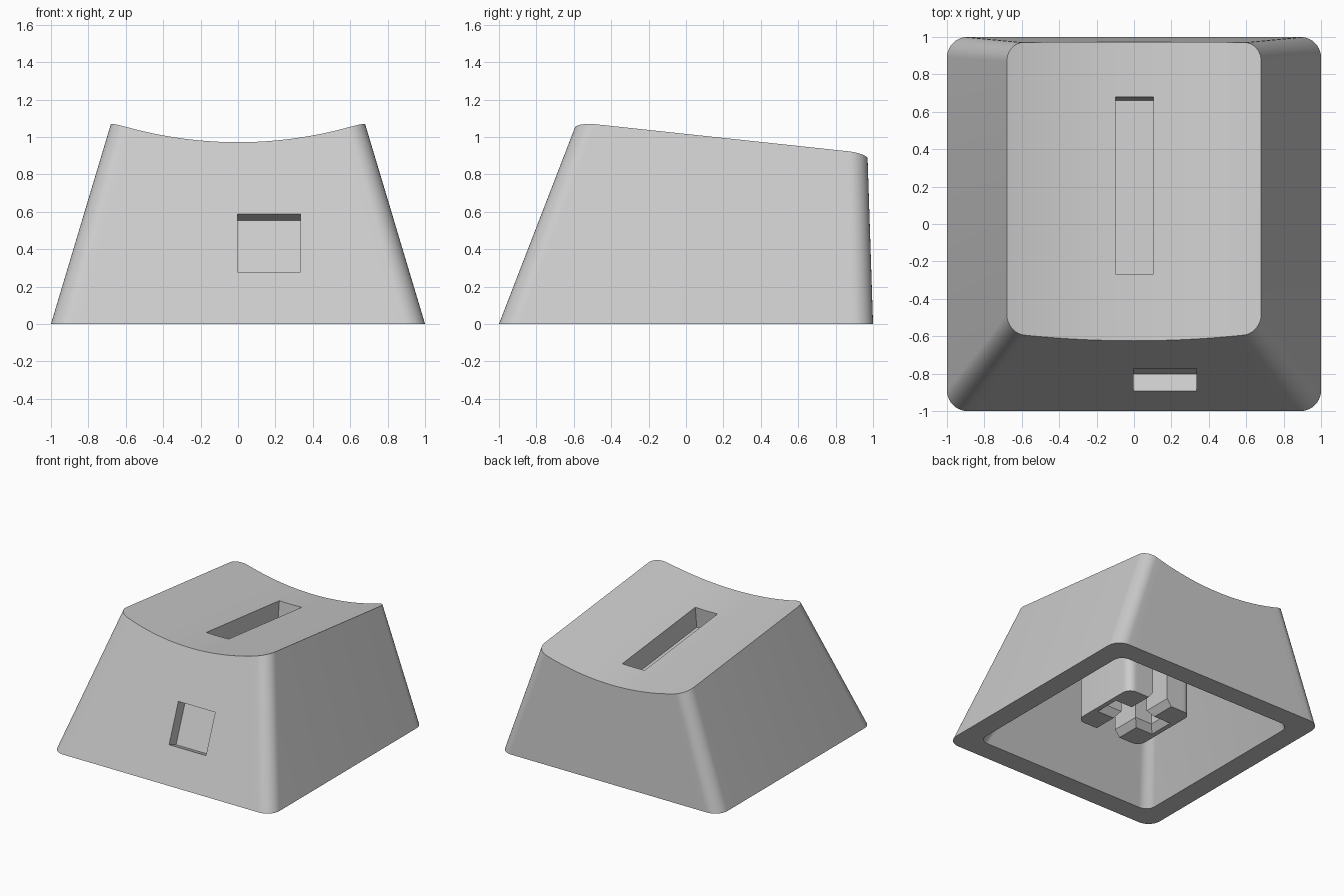
import bpy
import bmesh
from math import atan, cos, sin, pi, sqrt

old = bpy.data.objects.get("Cube")
if old:
    bpy.data.objects.remove(old, do_unlink=True)

grey = bpy.data.materials.new("light_grey")
grey.use_nodes = True
grey.diffuse_color = (0.6, 0.6, 0.6, 1)
grey.node_tree.nodes["Principled BSDF"].inputs["Base Color"].default_value = (0.6, 0.6, 0.6, 1)

TOP_HALF, SAG, SLOPE = 0.68, 0.111, 0.107
DISH_R = (TOP_HALF ** 2 + SAG ** 2) / (2 * SAG)
FRONT_SLOPE = 0.385


def dish(x, y):
    """Height of the scooped, sloping key top."""
    return 1.016 - SLOPE * y - SAG + DISH_R - sqrt(DISH_R ** 2 - x * x)


def rounded(half, y0, y1, r, arc=10, cuts=24):
    """Rounded rectangle: front half left to right, then back half right to left."""
    side = []
    for i in range(arc + 1):
        a = pi / 2 * i / arc
        side.append((-half + r - r * cos(a), r - r * sin(a)))
    span = half - r
    straight = [(-span + 2 * span * i / cuts, 0) for i in range(1, cuts)]
    profile = side + straight + [(-x, d) for x, d in reversed(side)]
    return [(x, y0 + d) for x, d in profile] + [(x, y1 - d) for x, d in reversed(profile)]


def dished_solid(name, base, top, z0, drop):
    """Tapered solid from a flat base up to the dish lowered by drop."""
    half = max(x for x, y in top)
    low = [(x, y, z0) for x, y in base]
    high = []
    for p, q in zip(base, top):
        x, y = q
        rise = dish(half, y) - drop - z0
        for _ in range(12):
            s = (dish(x, y) - drop - z0) / rise
            x, y = [p[k] + (q[k] - p[k]) * s for k in (0, 1)]
        high.append((x, y, dish(x, y) - drop))
    bm = bmesh.new()
    a, b = [[bm.verts.new(p) for p in ring] for ring in (low, high)]
    n = len(a)
    for i in range(n):
        j = (i + 1) % n
        bm.faces.new((a[i], a[j], b[j], b[i]))
    for i in range(n // 2 - 1):
        for ring in (a, b):
            bm.faces.new((ring[i], ring[i + 1], ring[n - 2 - i], ring[n - 1 - i]))
    bmesh.ops.recalc_face_normals(bm, faces=bm.faces)
    mesh = bpy.data.meshes.new(name)
    bm.to_mesh(mesh)
    bm.free()
    obj = bpy.data.objects.new(name, mesh)
    bpy.context.collection.objects.link(obj)
    mesh.materials.append(grey)
    return obj


def box(name, centre, size, tilt=0, flare=0):
    """Box cutter; flare widens its lower end."""
    bpy.ops.mesh.primitive_cube_add(size=1, location=centre, rotation=(tilt, 0, 0))
    obj = bpy.context.object
    obj.name = name
    for v in obj.data.vertices:
        grow = flare if v.co.z < 0 else 0
        v.co.x *= size[0] + 2 * grow
        v.co.y *= size[1] + 2 * grow
        v.co.z *= size[2]
    obj.data.materials.append(grey)
    return obj


def carve(obj, cutters):
    bpy.context.view_layer.update()
    bpy.ops.object.select_all(action="DESELECT")
    bpy.context.view_layer.objects.active = obj
    obj.select_set(True)
    for cutter in cutters:
        mod = obj.modifiers.new("cut", "BOOLEAN")
        mod.operation = "DIFFERENCE"
        mod.solver = "EXACT"
        mod.object = cutter
        bpy.ops.object.modifier_apply(modifier=mod.name)
    for cutter in cutters:
        bpy.data.objects.remove(cutter, do_unlink=True)
    bpy.ops.object.shade_smooth_by_angle(angle=pi / 6)


# Outer shell, and the hollow that follows it at wall thickness
wall = 0.168
y_front, y_back = -0.583, 0.97
cap = dished_solid("key_cap", rounded(1, -1, 1, 0.11),
                   rounded(TOP_HALF, y_front, y_back, 0.1), 0, 0)
inner = 1 - wall
cavity = dished_solid("cavity_cutter", rounded(inner, -inner, inner, 0.08),
                      rounded(TOP_HALF - wall, y_front + wall, y_back - wall, 0.08),
                      -0.01, 0.21)

# Recessed bar in the top and recessed square in the front wall
bar_y = 0.205
bar = box("bar_cutter", (0.002, bar_y, dish(0, bar_y)), (0.203, 0.953, 0.34), -atan(SLOPE))
wall_z = 0.433
square = box("square_cutter", (0.166, -1 + FRONT_SLOPE * wall_z, wall_z),
             (0.335, 0.196, 0.332), -atan(FRONT_SLOPE))
carve(cap, [cavity, bar, square])

# Mounting stem: cross socket with a flared mouth, open at front and back
foot = rounded(0.305, -0.305, 0.305, 0.07)
stem = dished_solid("stem", foot, foot, 0.14, 0.19)
cutters = []
for size in ((0.14, 0.8), (0.45, 0.13)):
    cutters.append(box("socket_cutter", (0, 0, 0.29), (*size, 0.58)))
    cutters.append(box("mouth_cutter", (0, 0, 0.165), (*size, 0.06), flare=0.045))
carve(stem, cutters)
